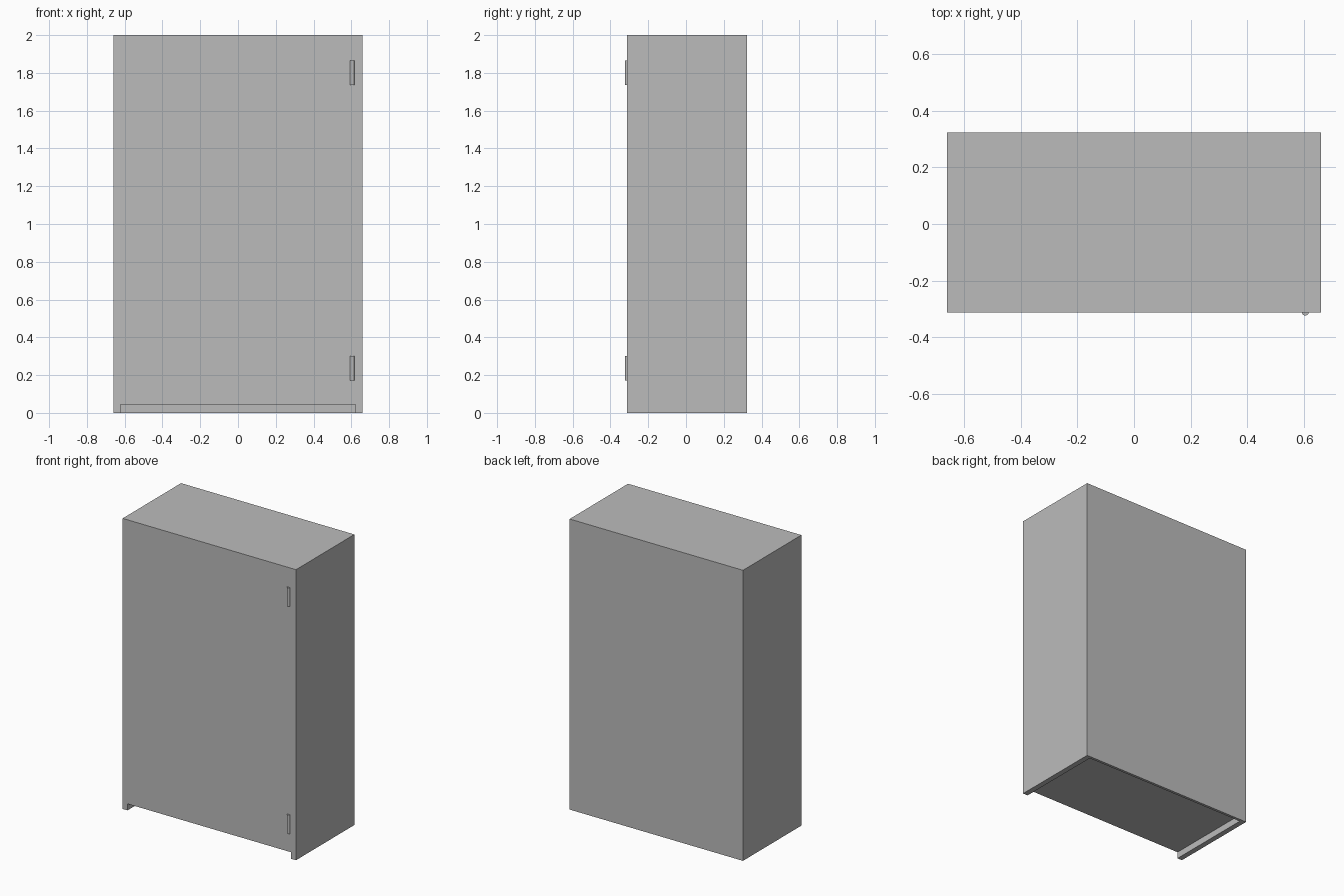
import bpy
import math

default = bpy.data.objects.get("Cube")
if default:
    bpy.data.objects.remove(default, do_unlink=True)

W, H = 0.66, 2.0             # half width, height
FRONT, BACK = -0.312, 0.323  # depth limits
T = 0.037                    # panel thickness
T_BACK = 0.018               # back panel thickness
KICK = 0.045                 # height of the gap under the door


def material(name, colour):
    mat = bpy.data.materials.new(name)
    mat.use_nodes = True
    mat.diffuse_color = colour
    mat.node_tree.nodes["Principled BSDF"].inputs["Base Color"].default_value = colour
    return mat


grey = material("plain grey", (0.5, 0.5, 0.5, 1))


def panel(name, low, high):
    """Box spanning two opposite corners."""
    centre = [(a + b) / 2 for a, b in zip(low, high)]
    bpy.ops.mesh.primitive_cube_add(size=1, location=centre)
    obj = bpy.context.object
    obj.name = name
    obj.scale = [b - a for a, b in zip(low, high)]
    bpy.ops.object.transform_apply(location=False, rotation=False, scale=True)
    obj.data.materials.append(grey)
    return obj


def hinge(name, z):
    """Rounded barrel half sunk into the door front."""
    bpy.ops.mesh.primitive_cylinder_add(
        vertices=16, radius=0.012, depth=0.13, location=(0.604, FRONT + 0.001, z))
    obj = bpy.context.object
    obj.name = name
    obj.data.materials.append(grey)
    bpy.ops.object.shade_smooth_by_angle(angle=math.radians(40))


# Side walls run the full height and depth
inner = W - T
panel("left_side", (inner, FRONT, 0), (W, BACK, H))
panel("right_side", (-W, FRONT, 0), (-inner, BACK, H))

# Panels fitted between the sides
panel("back_panel", (-inner, BACK - T_BACK, 0), (inner, BACK, H))
panel("top_panel", (-inner, FRONT, H - T), (inner, BACK - T_BACK, H))
panel("floor_panel", (-inner, FRONT + T, KICK), (inner, BACK - T_BACK, KICK + T))
panel("door", (-inner, FRONT, KICK), (inner, FRONT + T, H - T))

# Door hinges
hinge("upper_hinge", 1.80)
hinge("lower_hinge", 0.236)
